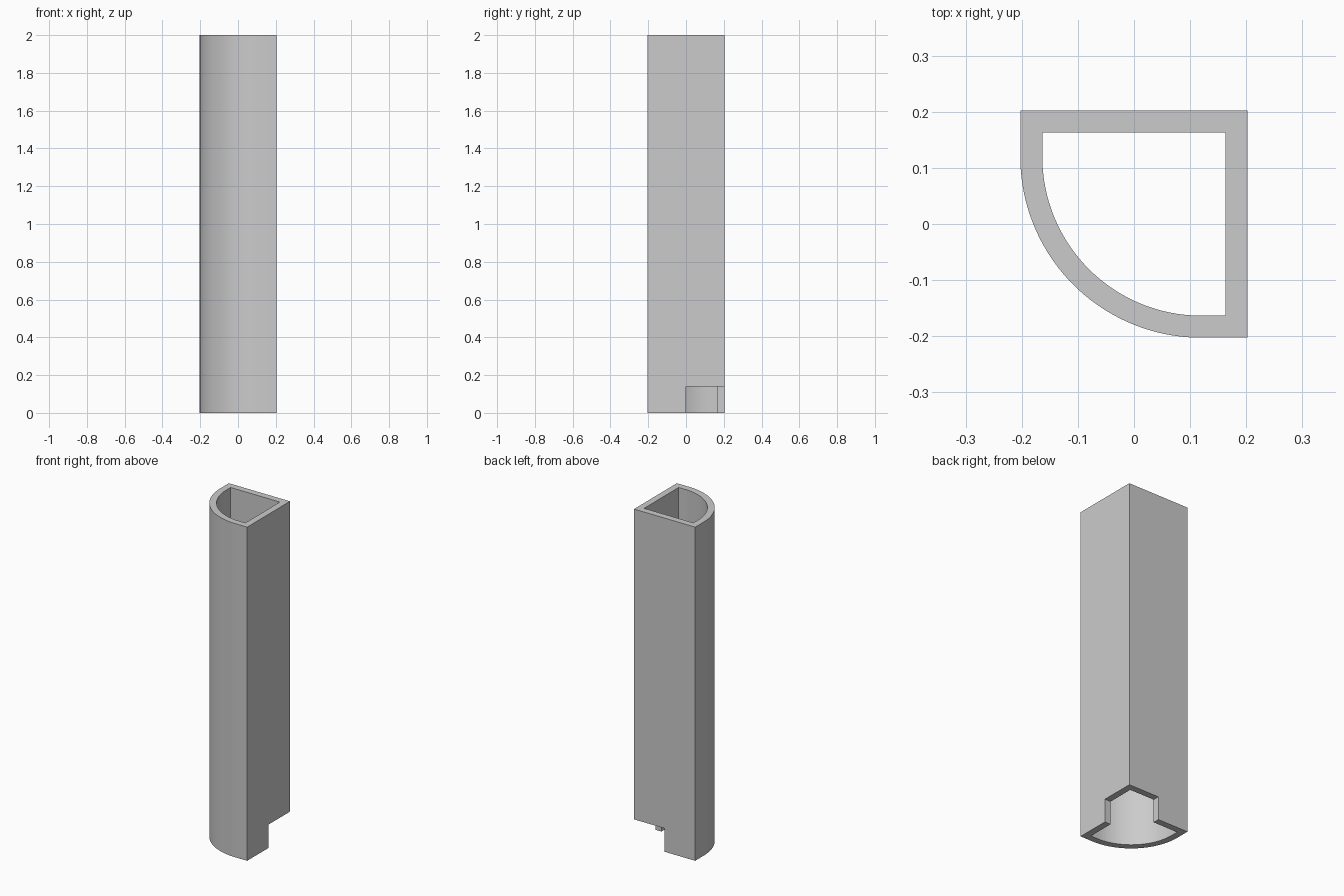
import bpy
import bmesh
import math

HALF = 0.2027      # half width of the section
WALL = 0.0393      # wall thickness
CENTRE = 0.12      # centre of the rounded corner, on x and y
HEIGHT = 2.0
NOTCH = 0.14       # notch height
SEGMENTS = 40

default = bpy.data.objects.get("Cube")
if default:
    bpy.data.objects.remove(default, do_unlink=True)

grey = bpy.data.materials.new("plain_grey")
grey.use_nodes = True
colour = (0.6, 0.6, 0.6, 1.0)
grey.diffuse_color = colour
grey.node_tree.nodes["Principled BSDF"].inputs["Base Color"].default_value = colour


def section(half):
    """Square outline with one large rounded corner at -x, -y."""
    radius = half + CENTRE
    points = [(half, -half), (half, half), (-half, half)]
    for i in range(SEGMENTS + 1):
        a = math.pi + i / SEGMENTS * math.pi / 2
        points.append((CENTRE + radius * math.cos(a), CENTRE + radius * math.sin(a)))
    return points


# Hollow tube: outer and inner outlines joined into a wall
bm = bmesh.new()
loops = [[bm.verts.new((x, y, z)) for x, y in section(half)]
         for half, z in ((HALF, 0), (HALF, HEIGHT), (HALF - WALL, HEIGHT), (HALF - WALL, 0))]
count = len(loops[0])
for k in range(4):
    low, high = loops[k], loops[(k + 1) % 4]
    for i in range(count):
        j = (i + 1) % count
        bm.faces.new((low[i], low[j], high[j], high[i]))
bmesh.ops.recalc_face_normals(bm, faces=bm.faces)
mesh = bpy.data.meshes.new("quarter_round_tube")
bm.to_mesh(mesh)
bm.free()
tube = bpy.data.objects.new("quarter_round_tube", mesh)
bpy.context.collection.objects.link(tube)
mesh.materials.append(grey)

# Notch through the square corner at the foot
bpy.ops.mesh.primitive_cube_add(size=1, location=(0.25, 0.25, NOTCH - 0.25))
cutter = bpy.context.object
cutter.name = "notch_cutter"
cutter.scale = (0.5, 0.5, 0.5)
cutter.hide_render = True
cutter.data.materials.append(grey)

cut = tube.modifiers.new("notch", 'BOOLEAN')
cut.operation = 'DIFFERENCE'
cut.solver = 'EXACT'
cut.object = cutter

bpy.ops.object.select_all(action='DESELECT')
tube.select_set(True)
bpy.context.view_layer.objects.active = tube
bpy.ops.object.modifier_apply(modifier=cut.name)
bpy.data.objects.remove(cutter, do_unlink=True)
bpy.ops.object.shade_smooth_by_angle(angle=math.radians(30))
